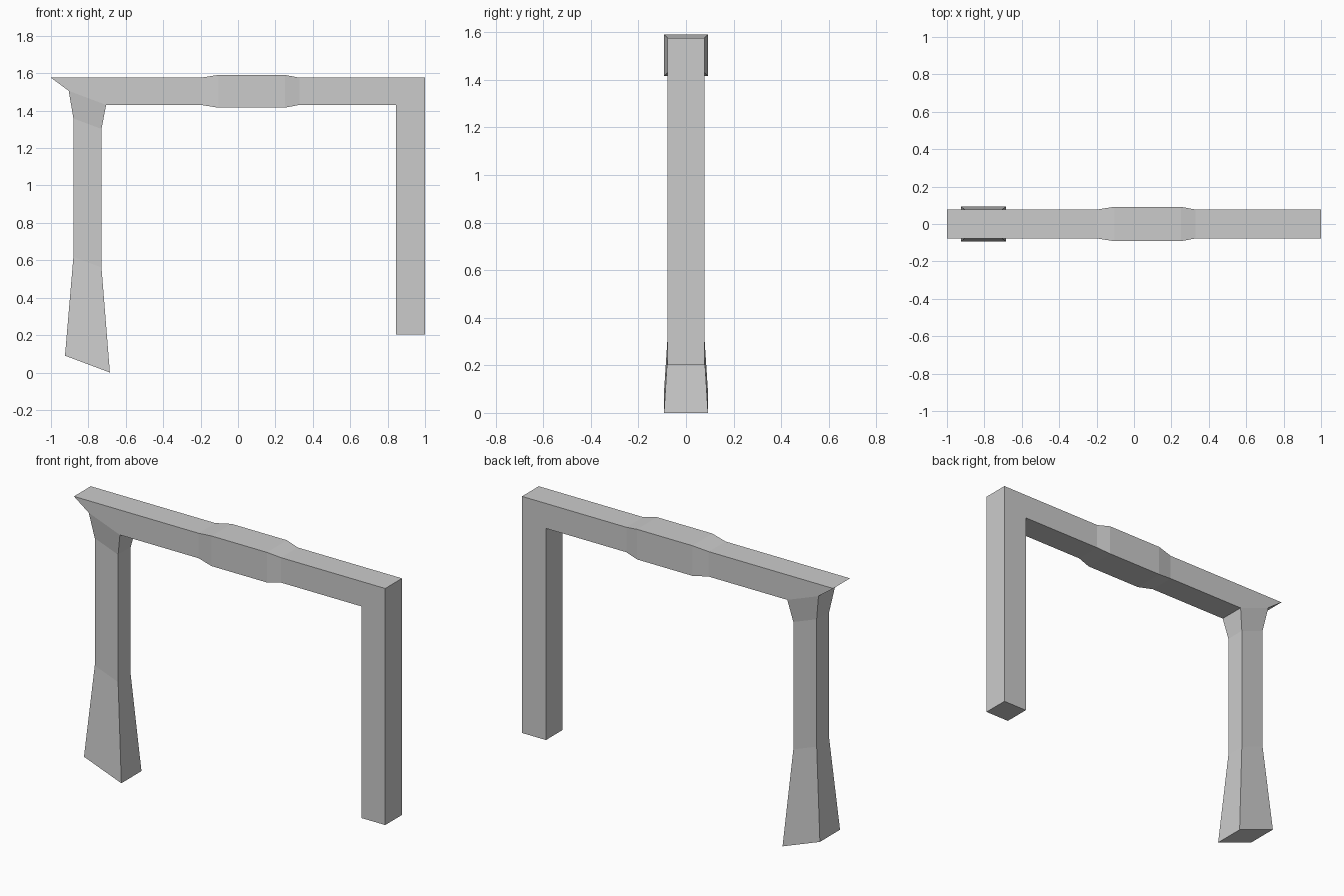
import bpy, bmesh

if "Cube" in bpy.data.objects:
    bpy.data.objects.remove(bpy.data.objects["Cube"])

TOP, BOTTOM = 1.576, 1.431   # beam edges
HALF = 0.077                 # beam half depth


def beam(x, grow=0.0):
    """Upright section across the beam, optionally swollen."""
    return (x, TOP + grow, x, BOTTOM - grow, HALF + grow)


def post(half_x, z, cx=-0.805, slope=0.375):
    """Slanted section across the left post; depth keeps its proportion."""
    return (cx - half_x, z + slope * half_x,
            cx + half_x, z - slope * half_x, half_x * 0.77)


# Sections (outer x, z, inner x, z, half depth) from right foot to left foot
sections = [
    (1.0, 0.202, 0.846, 0.202, HALF),      # right post foot
    (1.0, TOP, 0.846, BOTTOM, HALF),       # right corner
    beam(0.33), beam(0.25, 0.015),         # swollen grip
    beam(-0.105, 0.015), beam(-0.20),
    (-1.0, TOP, -0.705, BOTTOM, HALF),     # pointed left tip
    post(0.10, 1.4685),                    # flare below the beam
    post(0.075, 1.33), post(0.075, 0.59),  # straight shaft
    post(0.12, 0.045),                     # flared foot
]

# Bridge the sections into one closed frame
bm = bmesh.new()
rings = []
for ox, oz, ix, iz, h in sections:
    rings.append([bm.verts.new(p) for p in
                  ((ox, -h, oz), (ox, h, oz), (ix, h, iz), (ix, -h, iz))])
for a, b in zip(rings, rings[1:]):
    for i in range(4):
        j = (i + 1) % 4
        bm.faces.new((a[i], a[j], b[j], b[i]))
bm.faces.new(rings[0])
bm.faces.new(rings[-1])
bmesh.ops.remove_doubles(bm, verts=bm.verts, dist=0.003)
bmesh.ops.recalc_face_normals(bm, faces=bm.faces)

mesh = bpy.data.meshes.new("handle_frame")
bm.to_mesh(mesh)
bm.free()
bpy.context.collection.objects.link(bpy.data.objects.new("handle_frame", mesh))
